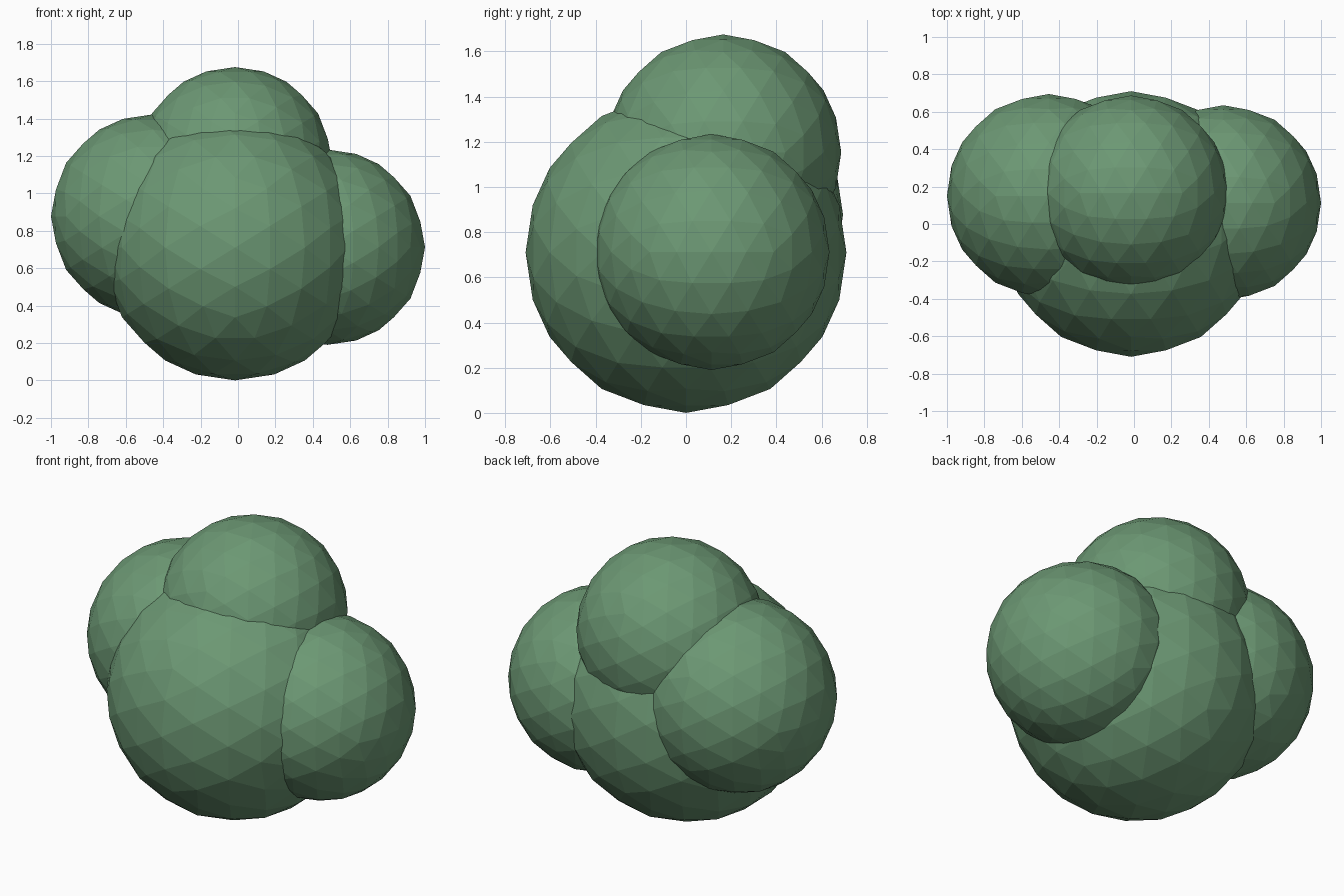
import bpy, math

if "Cube" in bpy.data.objects:
    bpy.data.objects.remove(bpy.data.objects["Cube"])

# Single leaf colour
leaf = bpy.data.materials.new("leaf_green")
leaf.diffuse_color = (0.150, 0.314, 0.174, 1.0)
leaf.use_nodes = True
leaf.node_tree.nodes["Principled BSDF"].inputs["Base Color"].default_value = leaf.diffuse_color

# Icosphere turned so that every axis passes through an edge midpoint
TILT = -math.atan(0.618034)


def clump(name, centre, radius):
    bpy.ops.mesh.primitive_ico_sphere_add(
        subdivisions=3, radius=radius, location=centre, rotation=(0, TILT, 0))
    ob = bpy.context.object
    ob.name = name
    ob.data.materials.append(leaf)
    bpy.ops.object.shade_flat()
    return ob


# Bush: one large body with three smaller overlapping clumps
clump("main_foliage", (-0.016, 0.0, 0.71), 0.71)
clump("right_foliage", (0.478, 0.113, 0.712), 0.522)
clump("left_foliage", (-0.455, 0.15, 0.877), 0.545)
clump("top_foliage", (-0.016, 0.165, 1.153), 0.522)
